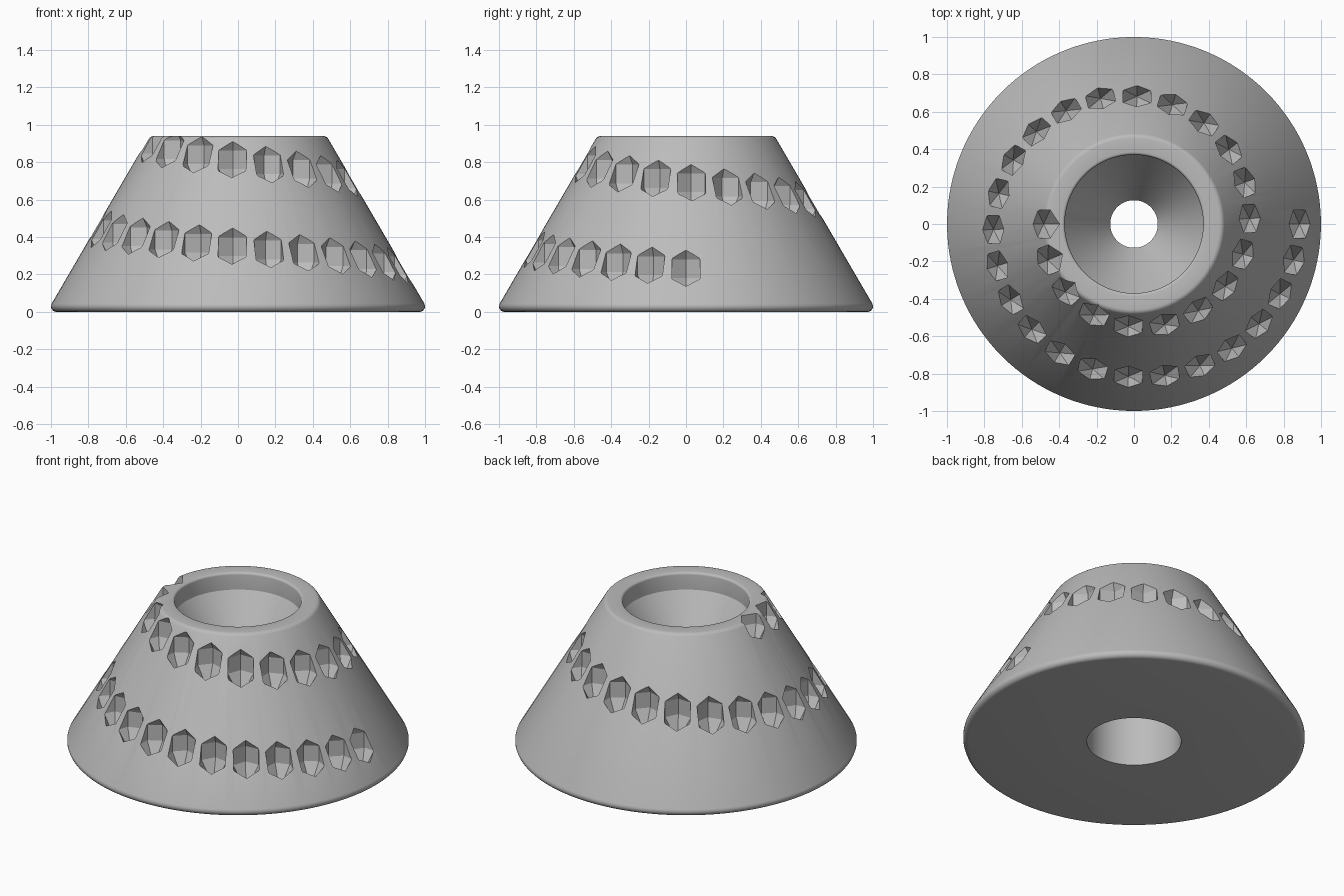
import bpy, bmesh
from math import sin, cos, pi, radians, sqrt
from mathutils import Vector, Matrix

cube = bpy.data.objects.get("Cube")
if cube:
    bpy.data.objects.remove(cube, do_unlink=True)

SEGMENTS = 128
HEIGHT = 0.94


def make_object(name, bm):
    mesh = bpy.data.meshes.new(name)
    bmesh.ops.recalc_face_normals(bm, faces=bm.faces)
    bm.to_mesh(mesh)
    bm.free()
    obj = bpy.data.objects.new(name, mesh)
    bpy.context.collection.objects.link(obj)
    return obj


def fillet(cx, cz, radius, start, end, steps):
    """Rounded corner as (radius, height) points."""
    angles = [radians(start + (end - start) * i / steps) for i in range(steps + 1)]
    return [(cx + radius * cos(a), cz + radius * sin(a)) for a in angles]


# Grey material
grey = bpy.data.materials.new("plain grey")
grey.use_nodes = True
colour = (0.5, 0.5, 0.5, 1)
grey.diffuse_color = colour
grey.node_tree.nodes["Principled BSDF"].inputs["Base Color"].default_value = colour

# Tapered body: closed profile with rounded rims, funnel recess and bore
profile = [(0.276, 0.0)]
profile += fillet(0.97, 0.03, 0.03, -90, 30, 6)
profile += fillet(0.457, HEIGHT - 0.03, 0.03, 30, 90, 4)
profile += fillet(0.385, HEIGHT - 0.015, 0.015, 90, 180, 4)
profile += [(0.37, 0.83), (0.127, 0.46), (0.127, 0.40), (0.276, 0.40)]

bm = bmesh.new()
rings = []
for i in range(SEGMENTS):
    a = 2 * pi * i / SEGMENTS
    rings.append([bm.verts.new((r * cos(a), r * sin(a), z)) for r, z in profile])
for i, ring in enumerate(rings):
    after = rings[(i + 1) % SEGMENTS]
    for j in range(len(profile)):
        k = (j + 1) % len(profile)
        bm.faces.new((ring[j], after[j], after[k], ring[k]))
body = make_object("tapered_body", bm)
body.data.materials.append(grey)


# Faceted notch cutter: six-sided band with a point above and below
def add_cutter(bm, matrix):
    section = [(0.085, 0), (0.035, 0.075), (-0.035, 0.075),
               (-0.085, 0), (-0.035, -0.075), (0.035, -0.075)]
    low, high = [[bm.verts.new(matrix @ Vector((x, y, z))) for x, y in section]
                 for z in (-0.05, 0.05)]
    bottom, top = [bm.verts.new(matrix @ Vector((0, 0, z))) for z in (-0.19, 0.19)]
    for i in range(6):
        j = (i + 1) % 6
        bm.faces.new((low[i], low[j], high[j], high[i]))
        bm.faces.new((high[i], high[j], top))
        bm.faces.new((low[j], low[i], bottom))


# Notches evenly spaced along one and a half turns of a descending spiral
COUNT = 34
Z_START, Z_END = 0.925, 0.23
R_START, R_END = 0.483, 0.884
bm = bmesh.new()
for i in range(COUNT):
    growth = R_END - R_START
    length = (R_START + growth / 2) * i / (COUNT - 1)
    u = (sqrt(R_START ** 2 + 2 * growth * length) - R_START) / growth
    angle = pi + 3 * pi * u
    place = Matrix.Translation((R_START + growth * u, 0, Z_START + (Z_END - Z_START) * u))
    add_cutter(bm, Matrix.Rotation(angle, 4, 'Z') @ place)
cutter = make_object("notch_cutter", bm)
cutter.data.materials.append(grey)
cutter.hide_render = True

# Cut the notches, then shade smooth with sharp facets
cut = body.modifiers.new("notches", 'BOOLEAN')
cut.operation = 'DIFFERENCE'
cut.solver = 'EXACT'
cut.object = cutter
bpy.ops.object.select_all(action='DESELECT')
body.select_set(True)
bpy.context.view_layer.objects.active = body
bpy.ops.object.modifier_apply(modifier=cut.name)
bpy.data.objects.remove(cutter, do_unlink=True)
bpy.ops.object.shade_smooth_by_angle(angle=radians(25))
